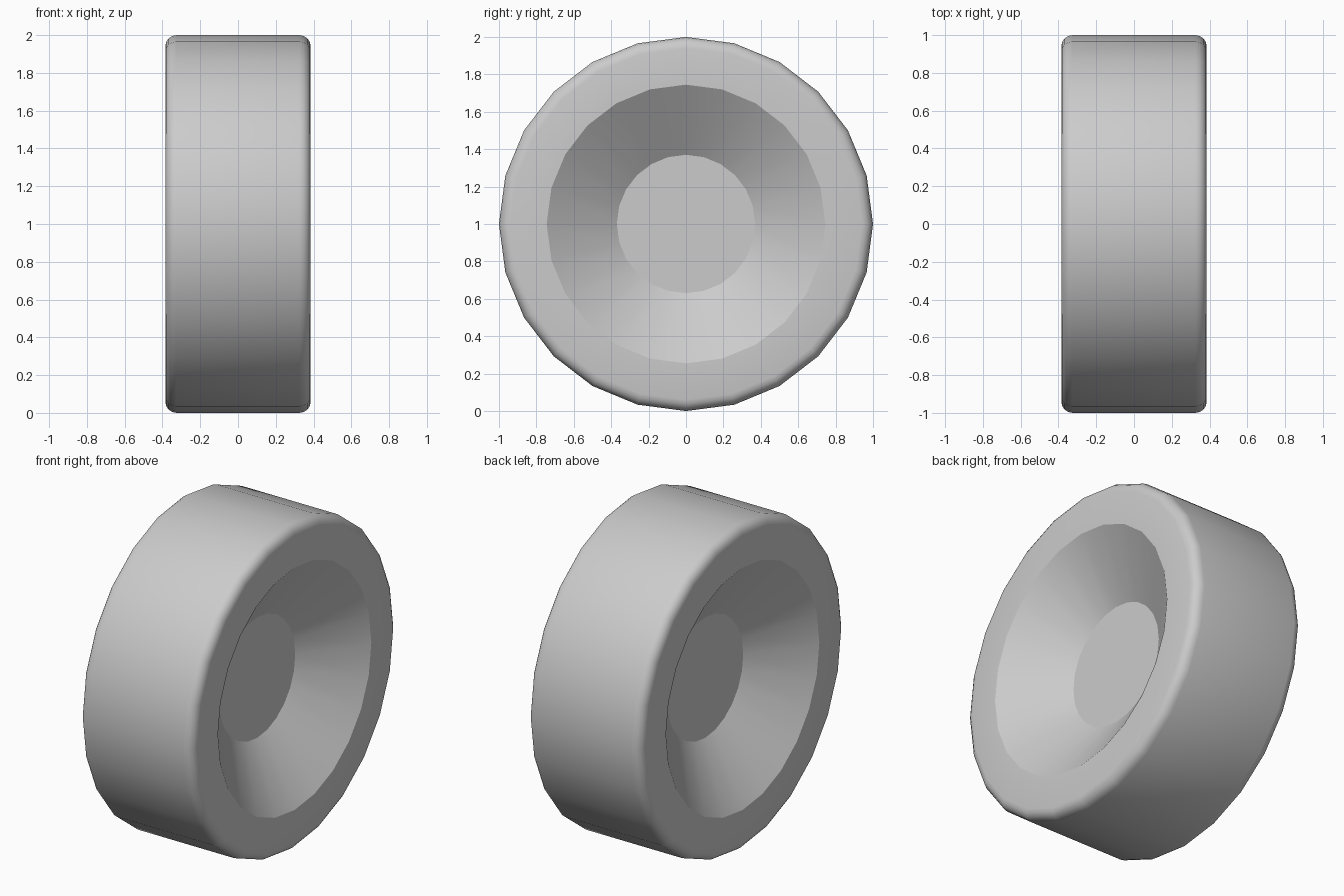
import bpy, bmesh
from math import pi, sin, cos, radians

if "Cube" in bpy.data.objects:
    bpy.data.objects.remove(bpy.data.objects["Cube"])

SEGMENTS = 24
HALF_WIDTH, BEVEL = 0.385, 0.06

# Half profile (x along axle, radius) from hub to tread, mirrored for the other side
corner = [(HALF_WIDTH - BEVEL * (1 - cos(a)), 1 - BEVEL * (1 - sin(a)))
          for a in (i * pi / 8 for i in range(5))]
half = [(0.13, 0.37), (HALF_WIDTH, 0.745)] + corner
profile = half + [(-x, r) for x, r in reversed(half)]

# Revolve the profile around the axle
bm = bmesh.new()
rings = []
for x, r in profile:
    rings.append([bm.verts.new((x, r * sin(2 * pi * i / SEGMENTS),
                                1 + r * cos(2 * pi * i / SEGMENTS)))
                  for i in range(SEGMENTS)])
for a, b in zip(rings, rings[1:]):
    for i in range(SEGMENTS):
        j = (i + 1) % SEGMENTS
        bm.faces.new((a[i], a[j], b[j], b[i]))

# Flat hub discs at the bottom of both recesses
bm.faces.new(rings[0])
bm.faces.new(rings[-1])
bmesh.ops.recalc_face_normals(bm, faces=bm.faces)

mesh = bpy.data.meshes.new("wheel")
bm.to_mesh(mesh)
bm.free()
wheel = bpy.data.objects.new("wheel", mesh)
bpy.context.collection.objects.link(wheel)

# Smooth tread and rim corners, crisp recess edges
bpy.context.view_layer.objects.active = wheel
wheel.select_set(True)
bpy.ops.object.shade_smooth_by_angle(angle=radians(30))
